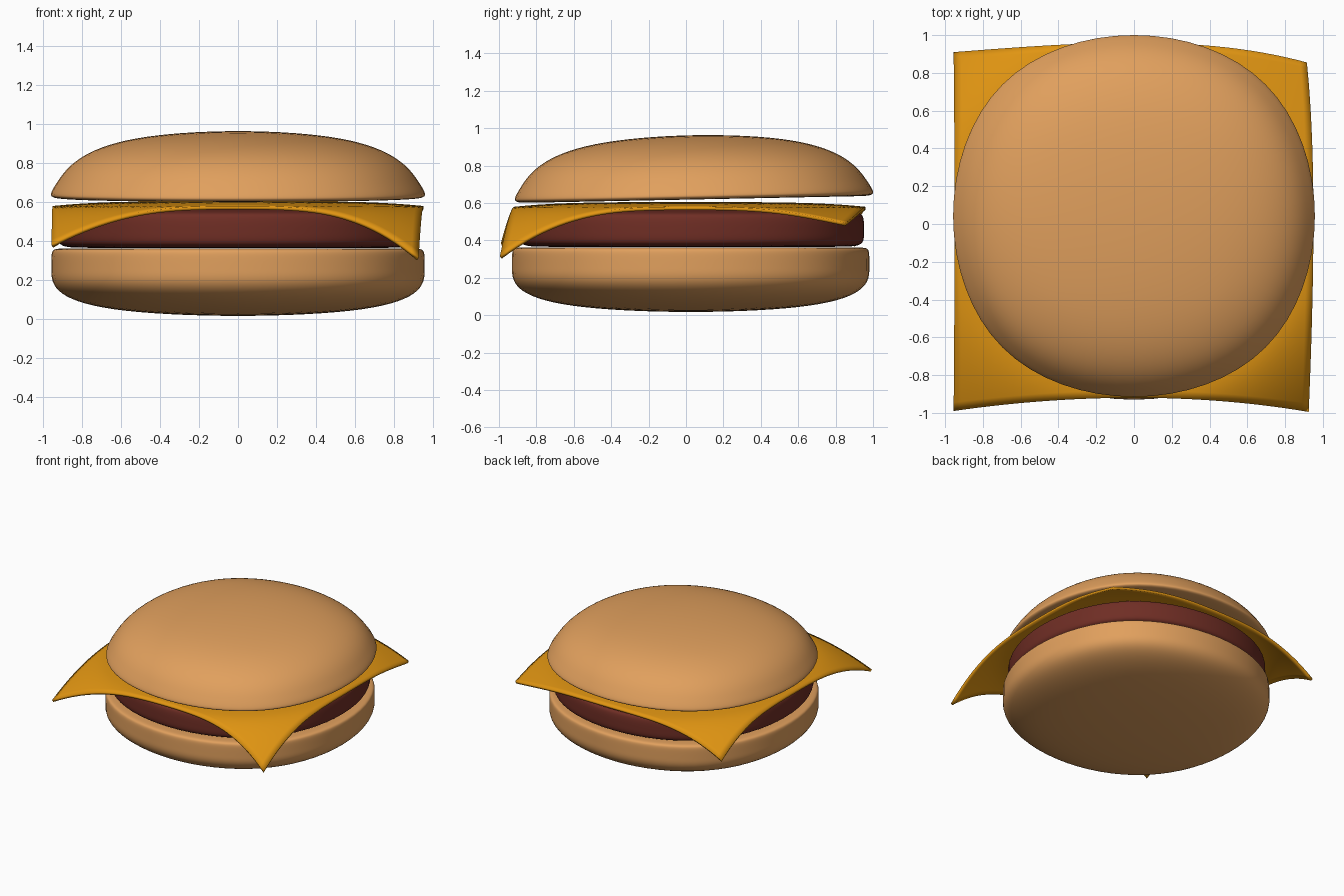
import bpy, bmesh, math

cube = bpy.data.objects.get("Cube")
if cube:
    bpy.data.objects.remove(cube, do_unlink=True)


def material(name, rgb):
    mat = bpy.data.materials.new(name)
    mat.use_nodes = True
    color = (*rgb, 1)
    mat.diffuse_color = color
    mat.node_tree.nodes["Principled BSDF"].inputs["Base Color"].default_value = color
    return mat


bread = material("toasted bread", (0.75, 0.35, 0.11))
meat = material("brown meat", (0.16, 0.027, 0.018))
yellow = material("cheese yellow", (0.75, 0.30, 0.006))


def make_object(name, bm, mat):
    bmesh.ops.recalc_face_normals(bm, faces=bm.faces)
    mesh = bpy.data.meshes.new(name)
    bm.to_mesh(mesh)
    bm.free()
    mesh.materials.append(mat)
    mesh.polygons.foreach_set("use_smooth", [True] * len(mesh.polygons))
    obj = bpy.data.objects.new(name, mesh)
    bpy.context.collection.objects.link(obj)
    return obj


def soft_stack(name, half, rings, mat, location, tilt=0.0):
    """Stack square rings (scale, height) and subdivide into a rounded disc."""
    bm = bmesh.new()
    loops = []
    for scale, z in rings:
        s = half * scale
        loops.append([bm.verts.new((a * s, b * s, z))
                      for a, b in ((-1, -1), (1, -1), (1, 1), (-1, 1))])
    for low, high in zip(loops, loops[1:]):
        for i in range(4):
            j = (i + 1) % 4
            bm.faces.new((low[i], low[j], high[j], high[i]))
    bm.faces.new(loops[0][::-1])
    bm.faces.new(loops[-1])
    obj = make_object(name, bm, mat)
    obj.location = location
    obj.rotation_euler.x = tilt
    sub = obj.modifiers.new("Rounding", 'SUBSURF')
    sub.levels = sub.render_levels = 4
    return obj


# Bottom bun: round underside, crisp upper rim
soft_stack("bottom_bun", 1.042,
           [(1, -0.006), (1, 0.29), (1, 0.345), (0.985, 0.363), (0.9, 0.363)],
           bread, (0, 0.025, 0))

# Patty: straight sides with softened rims
soft_stack("patty", 1.006,
           [(0.8, 0.366), (0.96, 0.366), (1, 0.39), (1, 0.45),
            (1, 0.53), (0.97, 0.558), (0.6, 0.575)],
           meat, (0, 0.03, 0))

# Top bun: domed crown, slightly tipped toward the front
soft_stack("top_bun", 1.048,
           [(0.8, 0), (0.965, -0.002), (1, 0.008), (1, 0.04), (0.75, 0.369)],
           bread, (0, 0.043, 0.62), tilt=0.02)

# Cheese slice: shift and droop of each corner, keyed by its x and y side
corners = {(-1, -1): (-0.005, -0.07, 0.195), (1, -1): (-0.025, -0.075, 0.265),
           (-1, 1): (-0.005, -0.05, 0.20), (1, 1): (-0.035, -0.105, 0.085)}
bm = bmesh.new()
bmesh.ops.create_grid(bm, x_segments=48, y_segments=48, size=1)
for v in bm.verts:
    a, b = v.co.x, v.co.y
    dx, dy, droop = (sum((1 + a * i) * (1 + b * j) / 4 * c[k]
                         for (i, j), c in corners.items()) for k in range(3))
    r = math.hypot(a, b)
    bend = max(0, (r - 1) / 0.414) ** 1.6
    pull = a * a * b * b
    v.co = (0.95 * a + dx * pull,
            0.02 + 0.94 * b + dy * pull,
            0.605 - 0.025 * min(r, 1) ** 4 - droop * bend)
cheese = make_object("cheese_slice", bm, yellow)
# Keep the sheet facing up so that it thickens downward
if cheese.data.polygons[0].normal.z < 0:
    cheese.data.flip_normals()
solid = cheese.modifiers.new("Thickness", 'SOLIDIFY')
solid.thickness = 0.018
solid.offset = -1
bpy.ops.object.select_all(action='DESELECT')
cheese.select_set(True)
bpy.context.view_layer.objects.active = cheese
bpy.ops.object.shade_smooth_by_angle(angle=math.radians(40))
